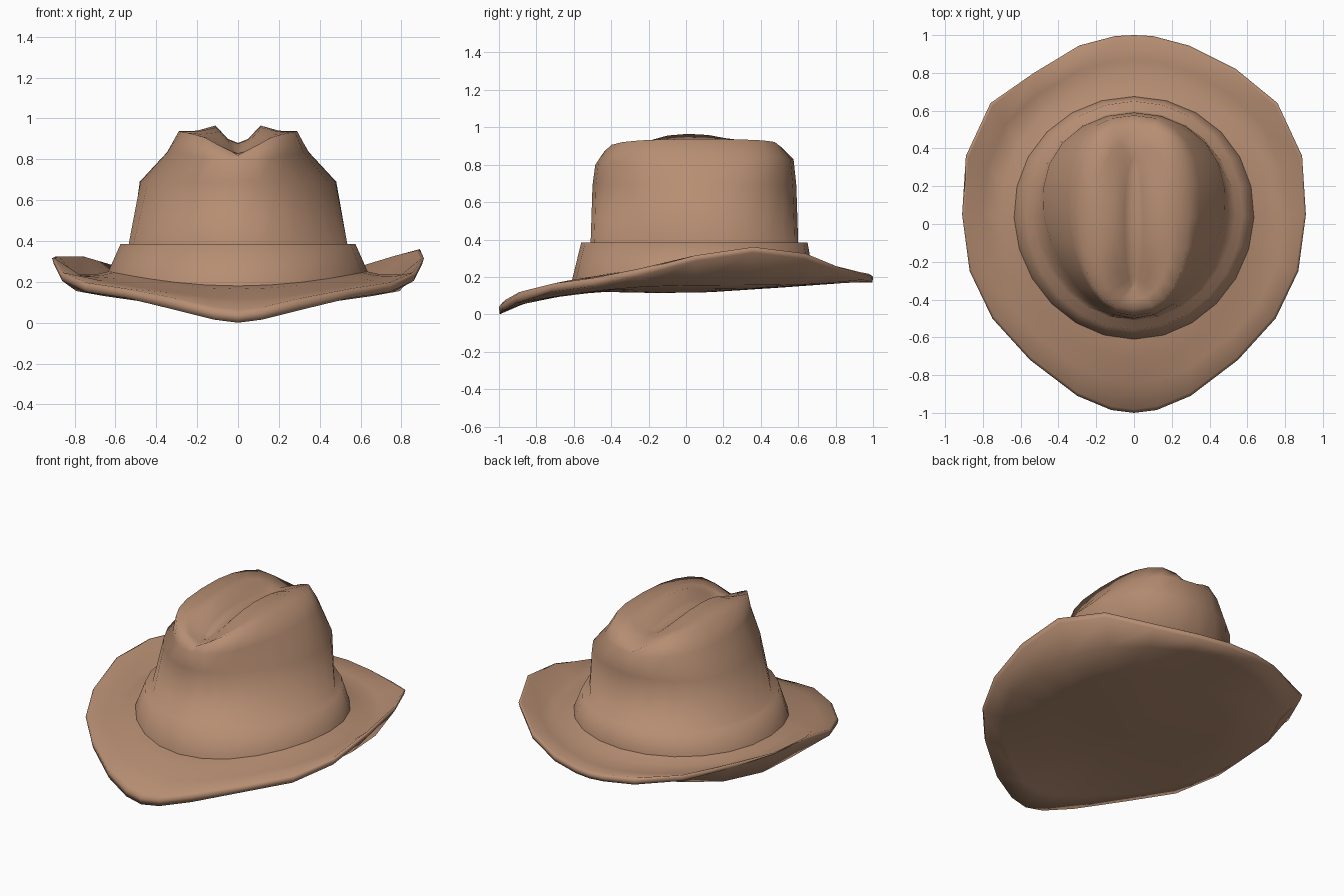
import bpy, bmesh
from math import sin, cos, pi, exp

if "Cube" in bpy.data.objects:
    bpy.data.objects.remove(bpy.data.objects["Cube"])

H = 12                      # segments per half ring, front (0) to back (H)
felt = bpy.data.materials.new("felt")
felt.diffuse_color = (0.47, 0.27, 0.17, 1)
felt.use_nodes = True
felt.node_tree.nodes["Principled BSDF"].inputs["Base Color"].default_value = felt.diffuse_color


def fsb(i, front, side, back):
    """Blend a value from front to side to back around the ring."""
    c = cos(pi * i / H)
    return side + ((front if c > 0 else back) - side) * c * c


def oval(a, yf, yb, z, taper=0.0, p=2.0, pinch=0.0):
    """Half ring: width a, from y=yf to yb, z=(front, side, back)."""
    out = []
    for i in range(H + 1):
        s, c = max(0.0, sin(pi * i / H)), cos(pi * i / H)
        x = a * s ** (2 / p) * (1 - taper * c) if 0 < i < H else 0.0
        cy = abs(c) ** (2 / p) * (1 if c > 0 else -1)
        y = (yf + yb) / 2 - (yb - yf) / 2 * cy
        zz = fsb(i, *z) - pinch * exp(-(x / 0.11) ** 2)
        out.append((x, y, zz))
    return out


def left_side(v):
    """Left brim curls slightly less and is cut flatter at the back."""
    x, y, z = v
    if y > .78 and x < -.45:
        x, y = -.53, .80
    return (x, y, min(z, .325) if x < -.66 else z)


def loft(name, rings, cap=False):
    """Mirror each half ring to a full ring and skin them in order."""
    bm = bmesh.new()
    loops = []
    for r in rings:
        pts = list(r) + [left_side((-x, y, z)) for x, y, z in r[-2:0:-1]]
        loops.append([bm.verts.new(q) for q in pts])
    n = 2 * H
    for a, b in zip(loops, loops[1:]):
        for i in range(n):
            j = (i + 1) % n
            bm.faces.new((a[i], a[j], b[j], b[i]))
    if cap:
        bm.faces.new(loops[0][::-1])
    bmesh.ops.remove_doubles(bm, verts=bm.verts, dist=0.0005)
    me = bpy.data.meshes.new(name)
    bm.to_mesh(me)
    bm.free()
    me.materials.append(felt)
    ob = bpy.data.objects.new(name, me)
    bpy.context.collection.objects.link(ob)
    bpy.ops.object.select_all(action='DESELECT')
    ob.select_set(True)
    bpy.context.view_layer.objects.active = ob
    bpy.ops.object.shade_smooth_by_angle(angle=2.2)
    return ob


# brim edge outline, right half
edge = [(0, -1, .04), (.12, -.985, .055), (.30, -.91, .10), (.55, -.72, .15),
        (.75, -.5, .18), (.87, -.25, .235), (.91, .05, .315), (.89, .36, .36),
        (.76, .64, .325), (.54, .82, .25), (.29, .945, .215), (.1, .995, .205),
        (0, 1, .20)]
band_low = oval(.635, -.61, .675, (.18, .25, .24), taper=.04)


def scaled(k, z):
    return [(x * k, y * k, fsb(i, *z)) for i, (x, y, _) in enumerate(edge)]


def mid(t, z):
    return [(a[0] + (b[0] - a[0]) * t, a[1] + (b[1] - a[1]) * t, fsb(i, *z))
            for i, (a, b) in enumerate(zip(edge, band_low))]


# brim: closed underside, rounded edge, dished top
brim_mid = mid(.4, (.115, .235, .2))
under_edge = [(x * .99, y * .997, z - (.04 if y < -.8 else .03)) for x, y, z in edge]
roll = [tuple(a[k] + (b[k] - a[k]) * .12 for k in (0, 1)) +
        (a[2] * .85 + b[2] * .15 + .012,) for a, b in zip(edge, brim_mid)]
loft("brim", [scaled(.15, (.114, .117, .12)),
              scaled(.55, (.122, .135, .147)),
              scaled(.87, (.055, .155, .17)),
              under_edge, edge, roll, brim_mid,
              mid(.75, (.165, .235, .21)),
              band_low], cap=True)

# crown: band flare and ledge, tapering wall, shoulders, two ridges, crease
loft("crown", [band_low,
               oval(.575, -.56, .65, (.385, .385, .385), taper=.03),
               oval(.535, -.51, .60, (.385, .385, .385), taper=.04),
               oval(.477, -.50, .59, (.69, .69, .69), taper=.17),
               oval(.345, -.485, .575, (.80, .835, .83), taper=.14, p=2.3),
               oval(.29, -.45, .525, (.91, .937, .925), taper=.06, p=2.6, pinch=.09),
               oval(.20, -.40, .43, (.885, .942, .93), taper=.03, p=2.4, pinch=.06),
               oval(.11, -.36, .38, (.83, .965, .875), p=2.2),
               oval(.05, -.34, .35, (.825, .90, .872)),
               oval(0, -.32, .33, (.822, .88, .87))])
